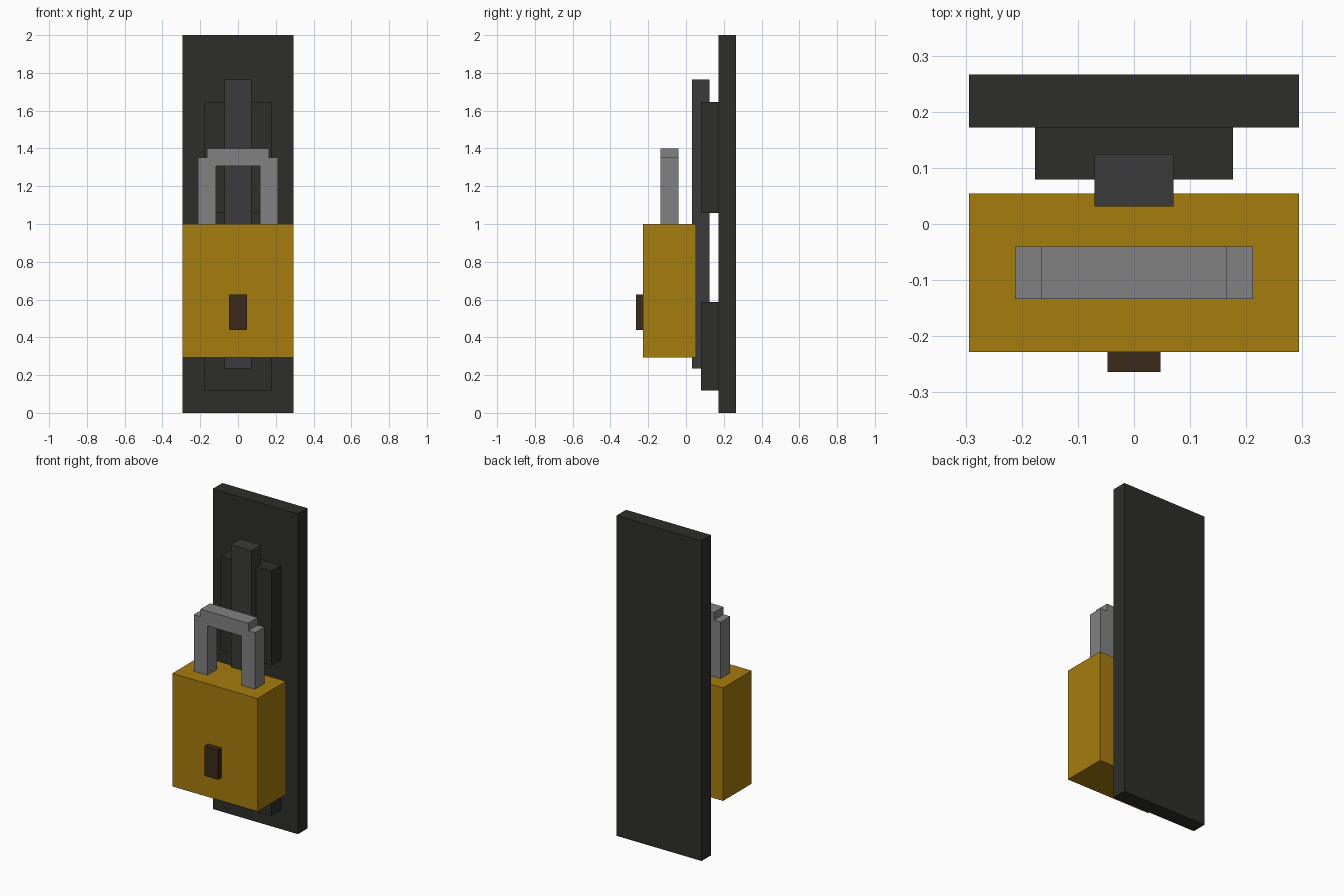
import bpy

if "Cube" in bpy.data.objects:
    bpy.data.objects.remove(bpy.data.objects["Cube"])

U = 2 / 34  # model grid unit


def material(name, rgb):
    mat = bpy.data.materials.new(name)
    mat.diffuse_color = (*rgb, 1)
    mat.use_nodes = True
    mat.node_tree.nodes["Principled BSDF"].inputs["Base Color"].default_value = mat.diffuse_color
    return mat


IRON = material("dark_iron", (0.026, 0.027, 0.022))
BAR = material("bar_iron", (0.042, 0.042, 0.041))
BRASS = material("brass", (0.38, 0.20, 0.004))
STEEL = material("steel", (0.22, 0.22, 0.22))
HOLE = material("keyhole_brown", (0.044, 0.023, 0.009))


def box(name, x, y, z, mat):
    """Box from (min, max) ranges on each axis."""
    bpy.ops.mesh.primitive_cube_add(size=1)
    ob = bpy.context.object
    ob.name = name
    ob.location = [(a + b) / 2 for a, b in (x, y, z)]
    ob.scale = [b - a for a, b in (x, y, z)]
    bpy.ops.object.transform_apply(location=True, rotation=False, scale=True)
    ob.data.materials.append(mat)
    return ob


def centred(name, half, y, z, mat):
    return box(name, (-half, half), y, z, mat)


# Door plate, brackets and sliding bar
centred("back_plate", 5 * U, (0.172, 0.266), (0, 2), IRON)
for name, z in (("lower_bracket", (2 * U, 10 * U)), ("upper_bracket", (18 * U, 28 * U))):
    centred(name, 3 * U, (0.079, 0.172), z, IRON)
centred("bolt_bar", 1.2 * U, (0.031, 0.125), (4 * U, 30 * U), BAR)

# Padlock body and keyhole
centred("lock_body", 5 * U, (-0.228, 0.054), (5 * U, 17 * U), BRASS)
centred("keyhole", 0.8 * U, (-0.264, -0.228), (0.44, 0.626), HOLE)

# Shackle: two mirrored legs with a crosspiece
shackle_y = (-0.134, -0.04)
leg = box("shackle_legs", (2 * U, 3.6 * U), shackle_y, (17 * U, 23 * U), STEEL)
leg.modifiers.new("Mirror", "MIRROR")
centred("shackle_top", 2.8 * U, shackle_y, (1.308, 1.4), STEEL)
